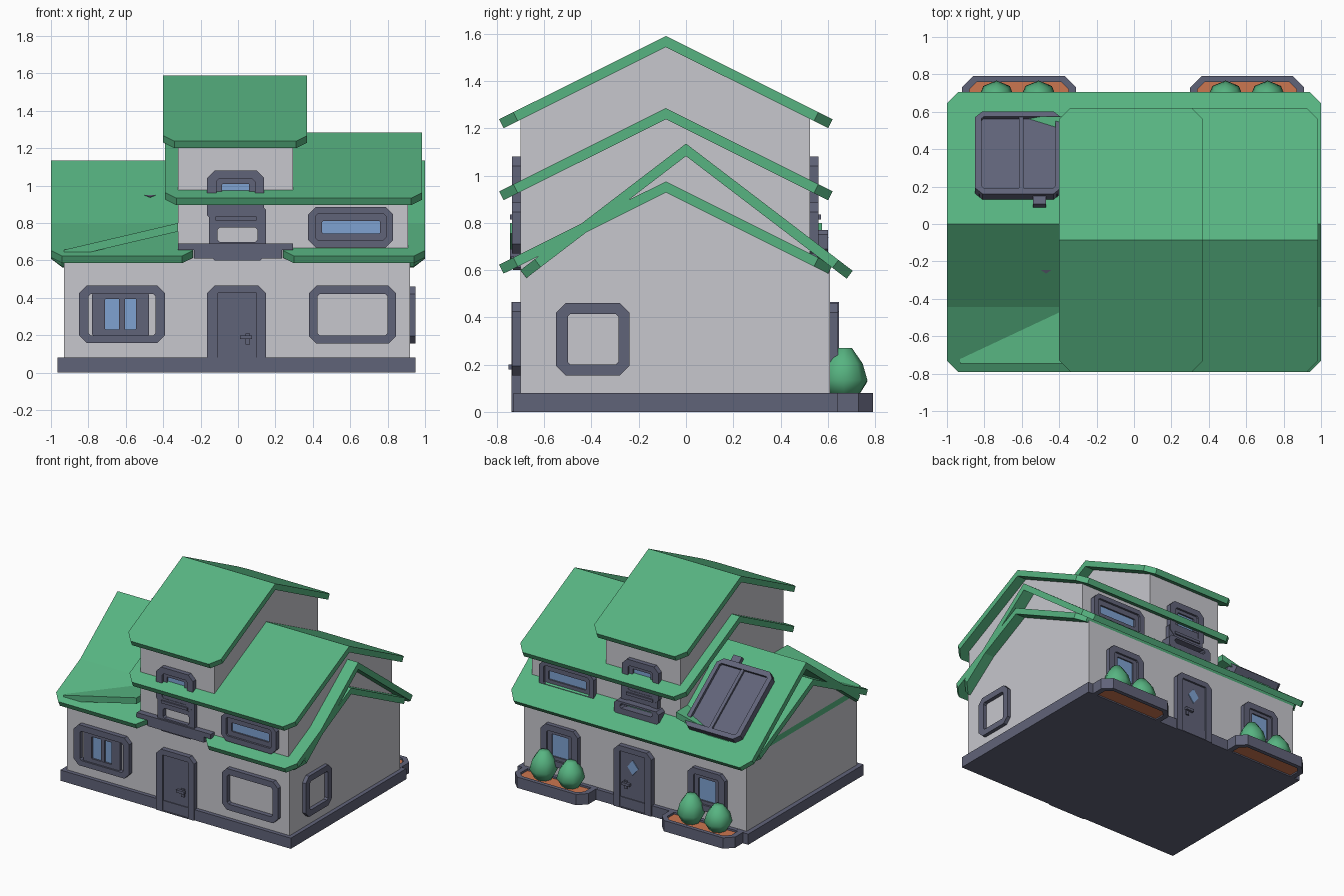
import bpy, bmesh, math

if "Cube" in bpy.data.objects:
    bpy.data.objects.remove(bpy.data.objects["Cube"])


def material(name, rgb):
    m = bpy.data.materials.new(name)
    m.diffuse_color = (*rgb, 1)
    m.use_nodes = True
    m.node_tree.nodes["Principled BSDF"].inputs["Base Color"].default_value = m.diffuse_color
    return m


GREEN = material("leaf_green", (0.095, 0.455, 0.22))
WALL = material("wall_grey", (0.57, 0.57, 0.61))
SLATE = material("slate", (0.118, 0.125, 0.19))
BLUE = material("glass_blue", (0.21, 0.36, 0.64))
SOIL = material("soil_orange", (0.60, 0.18, 0.08))


def make(name, verts, faces, mat, smooth=False):
    bm = bmesh.new()
    vs = [bm.verts.new(v) for v in verts]
    for f in faces:
        bm.faces.new([vs[i] for i in f])
    bmesh.ops.recalc_face_normals(bm, faces=bm.faces)
    me = bpy.data.meshes.new(name)
    bm.to_mesh(me)
    bm.free()
    me.materials.append(mat)
    for p in me.polygons:
        p.use_smooth = smooth
    ob = bpy.data.objects.new(name, me)
    bpy.context.collection.objects.link(ob)
    return ob


def prism(name, bottom, top, mat):
    n = len(bottom)
    faces = [list(range(n)), list(range(n, 2 * n))]
    faces += [[i, (i + 1) % n, n + (i + 1) % n, n + i] for i in range(n)]
    return make(name, bottom + top, faces, mat)


def octagon(u0, u1, v0, v1, c, cb=None):
    b = c if cb is None else cb
    return [(u0 + b, v0), (u1 - b, v0), (u1, v0 + b), (u1, v1 - c),
            (u1 - c, v1), (u0 + c, v1), (u0, v1 - c), (u0, v0 + b)]


# Mappings from wall coordinates (across, up, outward) to the world
def front(u, v, d): return (u, -0.70 - d, v)
def back(u, v, d): return (u, 0.61 + d, v)
def back_up(u, v, d): return (u, 0.525 + d, v)
def right(u, v, d): return (0.92 + d, u, v)
def ground(u, v, d): return (u, v, d)


A = math.atan2(0.535, 0.70)
def sky(u, v, d):
    return (u, v * math.cos(A) + d * math.sin(A),
            1.135 - v * math.sin(A) + d * math.cos(A))


def plate(name, at, rect, d, mat, d0=0.0, c=0.0):
    u0, u1, v0, v1 = rect
    pts = octagon(*rect, c) if c else [(u0, v0), (u1, v0), (u1, v1), (u0, v1)]
    return prism(name, [at(u, v, d0) for u, v in pts], [at(u, v, d) for u, v in pts], mat)


def frame(name, at, outer, inner, d, c=0.04, ci=0.012, cb=None):
    o, i = octagon(*outer, c, cb), octagon(*inner, ci)
    verts = [at(u, v, h) for h in (0, d) for ring in (o, i) for u, v in ring]
    faces = []
    for k in range(8):
        j = (k + 1) % 8
        faces += [[k, j, 8 + j, 8 + k], [16 + k, 16 + j, 24 + j, 24 + k],
                  [k, j, 16 + j, 16 + k], [8 + k, 8 + j, 24 + j, 24 + k]]
    return make(name, verts, faces, SLATE)


def walls(name, x0, x1, y0, y1, z0, ridge):
    prof = [(y0, z0), (y1, z0), (y1, ridge - 0.5 * (y1 + 0.085)),
            (-0.085, ridge), (y0, ridge - 0.5 * (-0.085 - y0))]
    return prism(name, [(x0, y, z) for y, z in prof], [(x1, y, z) for y, z in prof], WALL)


def slope(name, x0, x1, yr, zr, ye, ze, t=0.042, c=0.06):
    s = 1 if ye > yr else -1
    a = math.atan2(zr - ze, abs(ye - yr))
    pts = [(x0, yr), (x1, yr), (x1, ye - s * c), (x1 - c, ye), (x0 + c, ye), (x0, ye - s * c)]
    top = [(x, y, zr - abs(y - yr) * math.tan(a)) for x, y in pts]
    low = [(x, y, z - t / math.cos(a)) if k < 2 else
           (x, y - s * t * math.sin(a), z - t * math.cos(a)) for k, (x, y, z) in enumerate(top)]
    return prism(name, low, top, GREEN)


# Base and walls
plate("base", ground, (-0.965, 0.95, -0.73, 0.64), 0.08, SLATE)
walls("ground_floor_walls", -0.93, 0.92, -0.70, 0.61, 0.07, 0.945)
walls("middle_floor_walls", -0.32, 0.91, -0.70, 0.525, 0.6, 1.25)
walls("top_floor_walls", -0.32, 0.295, -0.70, 0.525, 0.9, 1.555)

# Roofs
for nm, x0, x1, zr in (("top", -0.40, 0.37, 1.59), ("middle", -0.39, 0.985, 1.285)):
    slope(nm + "_roof_front", x0, x1, -0.085, zr, -0.79, zr - 0.352)
    slope(nm + "_roof_back", x0, x1, -0.085, zr, 0.62, zr - 0.352)
slope("low_roof_front_left", -1, -0.24, -0.085, 0.975, -0.79, 0.623)
slope("low_roof_front_right", 0.24, 1, -0.085, 0.975, -0.79, 0.623)
slope("low_roof_back", -1, 1, -0.085, 0.975, 0.62, 0.623)
slope("steep_roof_back", -1, 1, 0, 1.135, 0.705, 0.597)
slope("steep_roof_front", -1, 1, 0, 1.135, -0.70, 0.60)
# Tilted board poking through the left roof
tilt = [(-0.93, 0.657), (-0.32, 0.80), (-0.32, 0.755), (-0.93, 0.612)]
prism("tilted_roof_board", [(x, -0.745, z) for x, z in tilt],
      [(x, 0.575, z) for x, z in tilt], GREEN)

# Skylight on the steep roof
frame("skylight_frame", sky, (-0.85, -0.39, 0.165, 0.72), (-0.815, -0.42, 0.205, 0.685), 0.05)
plate("skylight_panel", sky, (-0.83, -0.41, 0.18, 0.70), 0.03, SLATE)
plate("skylight_divider", sky, (-0.615, -0.59, 0.19, 0.70), 0.045, SLATE)
plate("skylight_handle", sky, (-0.54, -0.47, 0.11, 0.17), 0.03, SLATE)
make("roof_peg", [(-0.50, -0.245, 0.95), (-0.44, -0.245, 0.95), (-0.47, -0.265, 0.94),
                  (-0.47, -0.24, 0.92)], [[0, 1, 2], [0, 1, 3], [1, 2, 3], [0, 2, 3]], SLATE)

# Ground floor doors
for nm, at, s in (("front", front, 1), ("back", back, -1)):
    frame(nm + "_door_frame", at, (-0.165, 0.15, 0, 0.465), (-0.11, 0.10, 0.006, 0.425),
          0.038, 0.04, 0.002, 0.002)
    plate(nm + "_door", at, (-0.12, 0.11, 0.003, 0.43), 0.024, SLATE)
    plate(nm + "_door_lock", at, (0.04, 0.065, 0.15, 0.21), 0.034, SLATE)
    plate(nm + "_door_handle", at, (0.01, 0.075, 0.18, 0.20), 0.05, SLATE, 0.03)
diamond = [(-0.05, 0.32), (-0.005, 0.265), (0.04, 0.32), (-0.005, 0.375)]
prism("back_door_pane", [back(u, v, 0.022) for u, v in diamond],
      [back(u, v, 0.03) for u, v in diamond], BLUE)

# Ground floor windows
frame("front_left_window_frame", front, (-0.85, -0.39, 0.16, 0.465), (-0.80, -0.44, 0.20, 0.42), 0.035)
frame("front_left_window_sash", front, (-0.78, -0.475, 0.198, 0.422), (-0.71, -0.545, 0.23, 0.395),
      0.022, 0.006, 0.004)
plate("front_left_window_pane", front, (-0.72, -0.54, 0.225, 0.40), 0.008, BLUE)
plate("front_left_window_bar", front, (-0.635, -0.605, 0.225, 0.40), 0.02, SLATE)
frame("front_right_window_frame", front, (0.38, 0.845, 0.155, 0.465), (0.425, 0.80, 0.20, 0.42), 0.035)
frame("right_window_frame", right, (-0.55, -0.24, 0.155, 0.46), (-0.50, -0.285, 0.20, 0.415), 0.028)

# Upper windows, middle doors and balconies, alike on both sides
for nm, at in (("front", front), ("back", back_up)):
    frame(nm + "_wide_window_frame", at, (0.375, 0.83, 0.67, 0.885), (0.415, 0.79, 0.71, 0.85), 0.035)
    frame(nm + "_wide_window_sash", at, (0.405, 0.80, 0.70, 0.86), (0.45, 0.76, 0.745, 0.81),
          0.02, 0.006, 0.004)
    plate(nm + "_wide_window_pane", at, (0.44, 0.77, 0.735, 0.82), 0.008, BLUE)
    frame(nm + "_top_window_frame", at, (-0.165, 0.14, 0.80, 1.08), (-0.115, 0.09, 0.85, 1.035), 0.035)
    frame(nm + "_top_window_sash", at, (-0.12, 0.095, 0.845, 1.04), (-0.085, 0.06, 0.89, 1.01),
          0.02, 0.006, 0.004)
    plate(nm + "_top_window_pane", at, (-0.09, 0.065, 0.88, 1.015), 0.008, BLUE)
    frame(nm + "_balcony_door_frame", at, (-0.155, 0.15, 0.60, 0.90), (-0.11, 0.105, 0.70, 0.775),
          0.032, 0.03)
    plate(nm + "_balcony_door_rail", at, (-0.12, 0.10, 0.815, 0.835), 0.045, SLATE)
plate("front_balcony_base", front, (-0.235, 0.235, 0.61, 0.69), 0.04, SLATE)
plate("front_balcony_ledge", front, (-0.32, 0.295, 0.655, 0.69), 0.045, SLATE)
frame("back_balcony", back_up, (-0.19, 0.18, 0.67, 0.77), (-0.14, 0.13, 0.72, 0.755), 0.075, 0.02)

# Planters, bushes and back windows
for side, x0, x1, bushes in (("left", -0.92, -0.31, ((-0.51, 1), (-0.735, 0.9))),
                             ("right", 0.30, 0.91, ((0.715, 1), (0.49, 0.9)))):
    frame(side + "_planter", ground, (x0, x1, 0.56, 0.79), (x0 + 0.04, x1 - 0.04, 0.60, 0.76), 0.081, 0.06, 0.04)
    plate(side + "_soil", ground, (x0 + 0.02, x1 - 0.02, 0.58, 0.775), 0.066, SOIL, 0.01, 0.045)
    m = (x0 + x1) / 2
    frame(side + "_back_window_frame", back, (m - 0.155, m + 0.155, 0.155, 0.46),
          (m - 0.105, m + 0.105, 0.20, 0.415), 0.032)
    frame(side + "_back_window_sash", back, (m - 0.11, m + 0.11, 0.195, 0.42),
          (m - 0.07, m + 0.07, 0.225, 0.39), 0.018, 0.006, 0.004)
    plate(side + "_back_window_pane", back, (m - 0.08, m + 0.08, 0.21, 0.40), 0.008, BLUE)
    for k, (bx, sc) in enumerate(bushes):
        prof = [(0.06, 0.0), (0.10, 0.07), (0.08, 0.14), (0.035, 0.205)]
        n = 8
        verts = [(bx + r * math.cos(2 * math.pi * i / n), 0.667 + r * math.sin(2 * math.pi * i / n),
                  0.065 + h * sc) for r, h in prof for i in range(n)]
        faces = [[q * n + i, q * n + (i + 1) % n, (q + 1) * n + (i + 1) % n, (q + 1) * n + i]
                 for q in range(3) for i in range(n)]
        faces += [list(range(n)), list(range(3 * n, 4 * n))]
        make(f"{side}_bush_{k + 1}", verts, faces, GREEN, True)
